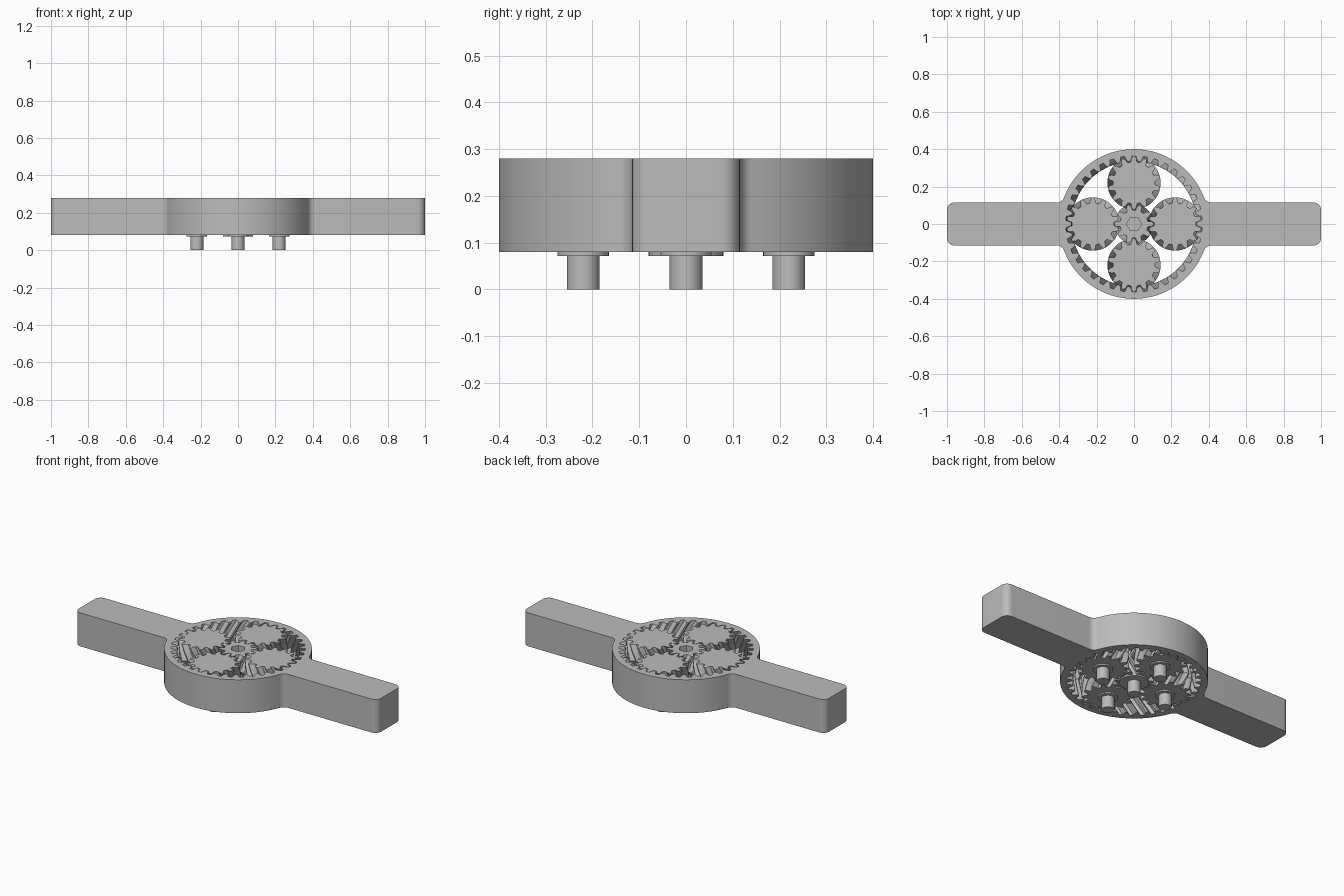
import bpy, bmesh
from math import sin, cos, pi, tau, atan2, sqrt, radians

if "Cube" in bpy.data.objects:
    bpy.data.objects.remove(bpy.data.objects["Cube"])

grey = bpy.data.materials.new("grey_metal")
grey.use_nodes = True
grey.diffuse_color = (0.5, 0.5, 0.5, 1)
grey.node_tree.nodes["Principled BSDF"].inputs["Base Color"].default_value = (0.5, 0.5, 0.5, 1)

BOTTOM, TOP = 0.08, 0.28
ORBIT = 0.22
SUN, PLANET = 10, 14
RING = SUN + 2 * PLANET
MODULE = 2 * ORBIT / (SUN + PLANET)
LAYERS = 12


def finish(name, bm, location=(0, 0, 0)):
    bmesh.ops.recalc_face_normals(bm, faces=bm.faces)
    mesh = bpy.data.meshes.new(name)
    bm.to_mesh(mesh)
    bm.free()
    mesh.materials.append(grey)
    ob = bpy.data.objects.new(name, mesh)
    bpy.context.collection.objects.link(ob)
    ob.location = location
    bpy.ops.object.select_all(action="DESELECT")
    ob.select_set(True)
    bpy.context.view_layer.objects.active = ob
    bpy.ops.object.shade_smooth_by_angle(angle=radians(25))
    return ob


def add_loop(bm, points, z):
    return [bm.verts.new((x, y, z)) for x, y in points]


def wall(bm, lower, upper):
    n = len(lower)
    for i in range(n):
        j = (i + 1) % n
        bm.faces.new((lower[i], lower[j], upper[j], upper[i]))


def cap(bm, *loops):
    """Fill a flat face bounded by one loop, or by an outer loop and a hole."""
    if len(loops) == 1:
        bm.faces.new(loops[0])
        return
    edges = [bm.edges.get((l[i - 1], l[i])) for l in loops for i in range(len(l))]
    bmesh.ops.triangle_fill(bm, edges=edges, use_beauty=True, normal=(0, 0, 1))


def circle(radius, n, phase=0.0):
    return [(radius * cos(tau * i / n + phase), radius * sin(tau * i / n + phase))
            for i in range(n)]


def arc(cx, cy, r, start, end, n):
    angles = [start + (end - start) * i / n for i in range(n + 1)]
    return [(cx + r * cos(a), cy + r * sin(a)) for a in angles]


def tooth_outline(teeth, phase, inward=False):
    pitch = teeth * MODULE / 2
    side = -1 if inward else 1
    profile = [(-0.31, -0.016), (-0.23, 0), (-0.08, 0.014),
               (0.08, 0.014), (0.23, 0), (0.31, -0.016)]
    points = []
    for k in range(teeth):
        for offset, height in profile:
            a = phase + tau * (k + offset) / teeth
            r = pitch + side * height
            points.append((r * cos(a), r * sin(a)))
    return points


def herringbone(bm, teeth, phase, hand, inward=False):
    """Toothed wall that twists one tooth to mid height and back."""
    loops = []
    for i in range(LAYERS + 1):
        u = i / LAYERS
        twist = hand * tau / teeth * (1 - abs(2 * u - 1))
        loops.append(add_loop(bm, tooth_outline(teeth, phase + twist, inward),
                              BOTTOM + (TOP - BOTTOM) * u))
    for lower, upper in zip(loops, loops[1:]):
        wall(bm, lower, upper)
    return loops[0], loops[-1]


def shaft(name, location, flange_radius):
    # Pin with a thin collar under the gear
    bm = bmesh.new()
    steps = [(0.035, 0), (0.035, 0.072), (flange_radius, 0.072), (flange_radius, BOTTOM)]
    loops = [add_loop(bm, circle(r, 40), z) for r, z in steps]
    for lower, upper in zip(loops, loops[1:]):
        wall(bm, lower, upper)
    cap(bm, loops[0])
    cap(bm, loops[-1])
    finish(name, bm, location)


# Housing: round body with two rounded arms and inner teeth
R, HALF, FILLET, CORNER = 0.4, 0.115, 0.04, 0.04
fy = HALF + FILLET
fx = sqrt((R + FILLET) ** 2 - fy ** 2)
theta = atan2(fy, fx)
quarter = arc(1 - CORNER, HALF - CORNER, CORNER, 0, pi / 2, 8)
quarter += arc(fx, fy, FILLET, -pi / 2, theta - pi, 8)
quarter += arc(0, 0, R, theta, pi / 2, 24)[1:]
half = quarter + [(-x, y) for x, y in reversed(quarter[:-1])]
outline = half + [(-x, -y) for x, y in half]
bm = bmesh.new()
inner_low, inner_high = herringbone(bm, RING, 0, 1, inward=True)
outer_low, outer_high = add_loop(bm, outline, BOTTOM), add_loop(bm, outline, TOP)
wall(bm, outer_low, outer_high)
cap(bm, outer_low, inner_low)
cap(bm, outer_high, inner_high)
finish("ring_gear_housing", bm)

# Sun gear with a blind hexagonal socket
bm = bmesh.new()
low, high = herringbone(bm, SUN, 0, -1)
cap(bm, low)
socket_floor = add_loop(bm, circle(0.04, 6), 0.16)
socket_rim = add_loop(bm, circle(0.04, 6), TOP)
wall(bm, socket_floor, socket_rim)
cap(bm, socket_floor)
cap(bm, high, socket_rim)
finish("sun_gear", bm)
shaft("sun_shaft", (0, 0, 0), 0.08)

# Four planet gears, meshing alternately with a gap or a tooth
for i, side in enumerate(("left", "back", "right", "front")):
    a = i * pi / 2
    place = (ORBIT * cos(a), ORBIT * sin(a), 0)
    phase = a if i % 2 else a + pi / PLANET
    bm = bmesh.new()
    low, high = herringbone(bm, PLANET, phase, 1)
    cap(bm, low)
    cap(bm, high)
    finish(side + "_planet_gear", bm, place)
    shaft(side + "_planet_shaft", place, 0.055)
